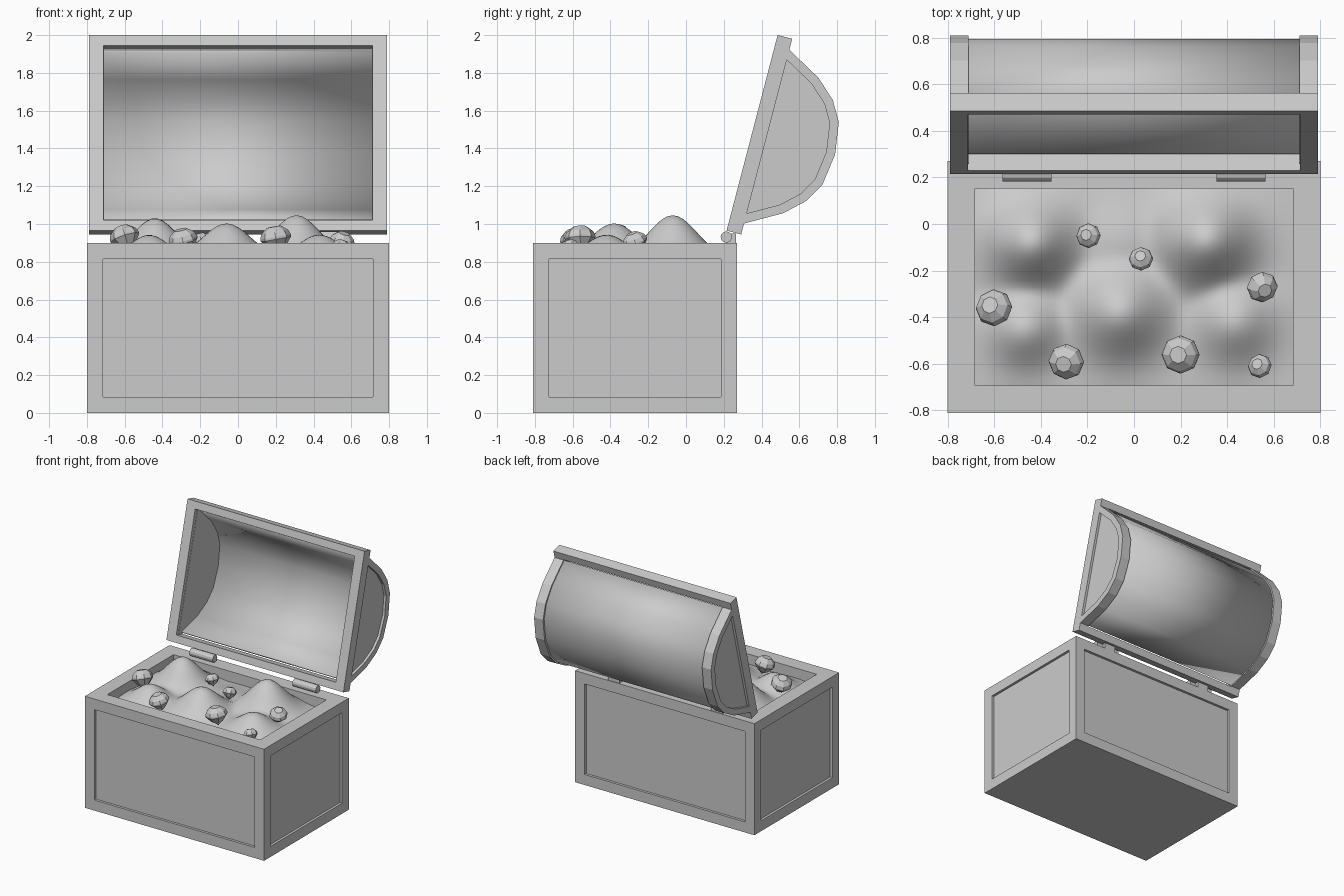
import bpy, bmesh, math, random
from mathutils import Matrix, Vector

if "Cube" in bpy.data.objects:
    bpy.data.objects.remove(bpy.data.objects["Cube"])

random.seed(4)

# Lid frame: local (x, along rim, outward) -> world, tilted back on the hinges
US, UC = 0.2524, 0.9677
LID = Matrix(((1, 0, 0, 0),
              (0, US, UC, 0.215 + US * 0.535),
              (0, UC, -US, 0.965 + UC * 0.535),
              (0, 0, 0, 1)))


def finish(name, bm, matrix=None, smooth=False):
    if matrix:
        bm.transform(matrix)
    bmesh.ops.recalc_face_normals(bm, faces=bm.faces)
    me = bpy.data.meshes.new(name)
    bm.to_mesh(me)
    bm.free()
    for p in me.polygons:
        p.use_smooth = smooth
    ob = bpy.data.objects.new(name, me)
    bpy.context.collection.objects.link(ob)
    return ob


def add_box(bm, x0, x1, y0, y1, z0, z1):
    m = Matrix.Translation(((x0 + x1) / 2, (y0 + y1) / 2, (z0 + z1) / 2)) @ \
        Matrix.Diagonal((x1 - x0, y1 - y0, z1 - z0, 1))
    bmesh.ops.create_cube(bm, size=1, matrix=m)


def recess(bm, face, margin, depth):
    """Inset a face and sink it straight in."""
    n = face.normal.copy()
    bmesh.ops.inset_region(bm, faces=[face], thickness=margin, use_even_offset=True)
    f = bmesh.ops.extrude_discrete_faces(bm, faces=[face])["faces"][0]
    bmesh.ops.translate(bm, verts=f.verts, vec=-n * depth)


# Chest body: panelled walls and an open top
bm = bmesh.new()
add_box(bm, -0.8, 0.8, -0.81, 0.27, 0, 0.9)
bm.normal_update()
sides = [f for f in bm.faces if abs(f.normal.z) < 0.5]
top = next(f for f in bm.faces if f.normal.z > 0.5)
for f in sides:
    recess(bm, f, 0.085, 0.02)
recess(bm, top, 0.118, 0.3)
finish("chest_body", bm)

# Lid rim: rectangular frame
bm = bmesh.new()
outer = [(-0.79, -0.535), (0.79, -0.535), (0.79, 0.535), (-0.79, 0.535)]
inner = [(-0.712, -0.478), (0.712, -0.478), (0.712, 0.478), (-0.712, 0.478)]
rings = [[bm.verts.new((x, y, z)) for x, y in loop]
         for loop, z in ((outer, 0), (outer, 0.08), (inner, 0.08), (inner, 0))]
for k in range(4):
    a, b = rings[k], rings[(k + 1) % 4]
    for i in range(4):
        j = (i + 1) % 4
        bm.faces.new((a[i], a[j], b[j], b[i]))
finish("lid_rim", bm, LID)

# Lid end caps: faceted arches with a sunken panel
half = [(0.475, 0.08), (0.37, 0.267), (0.275, 0.37), (0.17, 0.43)]
arch = half + [(0, 0.454)] + [(-w, v) for w, v in reversed(half)]
for side, s in (("left", -1), ("right", 1)):
    bm = bmesh.new()
    prof = [(0.49, 0.03)] + arch + [(-0.49, 0.03)]
    f = bm.faces.new([bm.verts.new((s * 0.71, w, v)) for w, v in prof])
    ext = bmesh.ops.extrude_face_region(bm, geom=[f])["geom"]
    bmesh.ops.translate(bm, vec=(s * 0.08, 0, 0),
                        verts=[g for g in ext if isinstance(g, bmesh.types.BMVert)])
    bmesh.ops.recalc_face_normals(bm, faces=bm.faces)
    bm.normal_update()
    recess(bm, next(q for q in bm.faces if q.normal.x * s > 0.9), 0.048, 0.02)
    finish("lid_cap_" + side, bm, LID)

# Lid barrel: smooth curved shell set slightly inside the caps
bm = bmesh.new()
rows = [[bm.verts.new((x, w * 0.975, 0.07 + (v - 0.08) * 0.97)) for w, v in arch]
        for x in (-0.712, 0.712)]
for i in range(len(arch) - 1):
    bm.faces.new((rows[0][i], rows[0][i + 1], rows[1][i + 1], rows[1][i]))
barrel = finish("lid_barrel", bm, LID, smooth=True)
mod = barrel.modifiers.new("shell", "SOLIDIFY")
mod.thickness = 0.012
mod.offset = 0

# Hinges: knuckle and leaf
for side, s in (("left", -1), ("right", 1)):
    bm = bmesh.new()
    m = Matrix.Translation((s * 0.46, 0.213, 0.931)) @ Matrix.Rotation(math.pi / 2, 4, "Y")
    bmesh.ops.create_cone(bm, cap_ends=True, segments=12, radius1=0.03, radius2=0.03,
                          depth=0.21, matrix=m)
    add_box(bm, s * 0.46 - 0.05, s * 0.46 + 0.05, 0.215, 0.265, 0.89, 0.95)
    finish("hinge_" + side, bm)

# Treasure heap: smooth mounds filling the opening
mounds = [(-0.44, -0.08, 0.23, 0.15), (0.31, -0.07, 0.245, 0.16), (-0.06, -0.38, 0.20, 0.16),
          (-0.47, -0.45, 0.14, 0.13), (0.43, -0.42, 0.14, 0.14), (-0.06, -0.08, 0.05, 0.15)]


def heap_z(x, y):
    return 0.81 + max(a * math.exp(-((x - cx) ** 2 + (y - cy) ** 2) / (2 * (r * 0.8) ** 2))
                      for cx, cy, a, r in mounds)


bm = bmesh.new()
m = Matrix.Translation((0, -0.27, 0)) @ Matrix.Diagonal((0.684, 0.424, 1, 1))
bmesh.ops.create_grid(bm, x_segments=48, y_segments=30, size=1, matrix=m)
for v in bm.verts:
    v.co.z = heap_z(v.co.x, v.co.y)
for _ in range(3):
    bmesh.ops.smooth_vert(bm, verts=[v for v in bm.verts if not v.is_boundary], factor=0.5,
                          use_axis_z=True)
finish("treasure_heap", bm, smooth=True)

# Gems: eight-sided cut stones, slightly tilted
cut = [(0.45, 0.75), (0.88, 0.4), (1.0, 0.1), (1.0, -0.05), (0.6, -0.55)]
gems = [(-0.60, -0.36, 0.93, 0.08), (-0.195, -0.05, 0.91, 0.053), (0.03, -0.15, 0.90, 0.052),
        (0.55, -0.27, 0.905, 0.067), (-0.29, -0.59, 0.915, 0.077), (0.20, -0.56, 0.925, 0.082),
        (0.54, -0.61, 0.875, 0.052)]
for n, (x, y, z, r) in enumerate(gems, 1):
    bm = bmesh.new()
    loops = [[bm.verts.new((q * math.cos(i * math.pi / 4), q * math.sin(i * math.pi / 4), h))
              for i in range(8)] for q, h in cut]
    tip = bm.verts.new((0, 0, -1))
    bm.faces.new(loops[0])
    for a, b in zip(loops, loops[1:]):
        for i in range(8):
            bm.faces.new((a[i], a[i - 1], b[i - 1], b[i]))
    for i in range(8):
        bm.faces.new((loops[-1][i], loops[-1][i - 1], tip))
    tilt = Matrix.Rotation(random.uniform(-0.4, 0.4), 4, "X") @ \
        Matrix.Rotation(random.uniform(-0.4, 0.4), 4, "Y")
    finish("gem_%d" % n, bm, Matrix.Translation((x, y, z)) @ tilt @ Matrix.Scale(r, 4))
